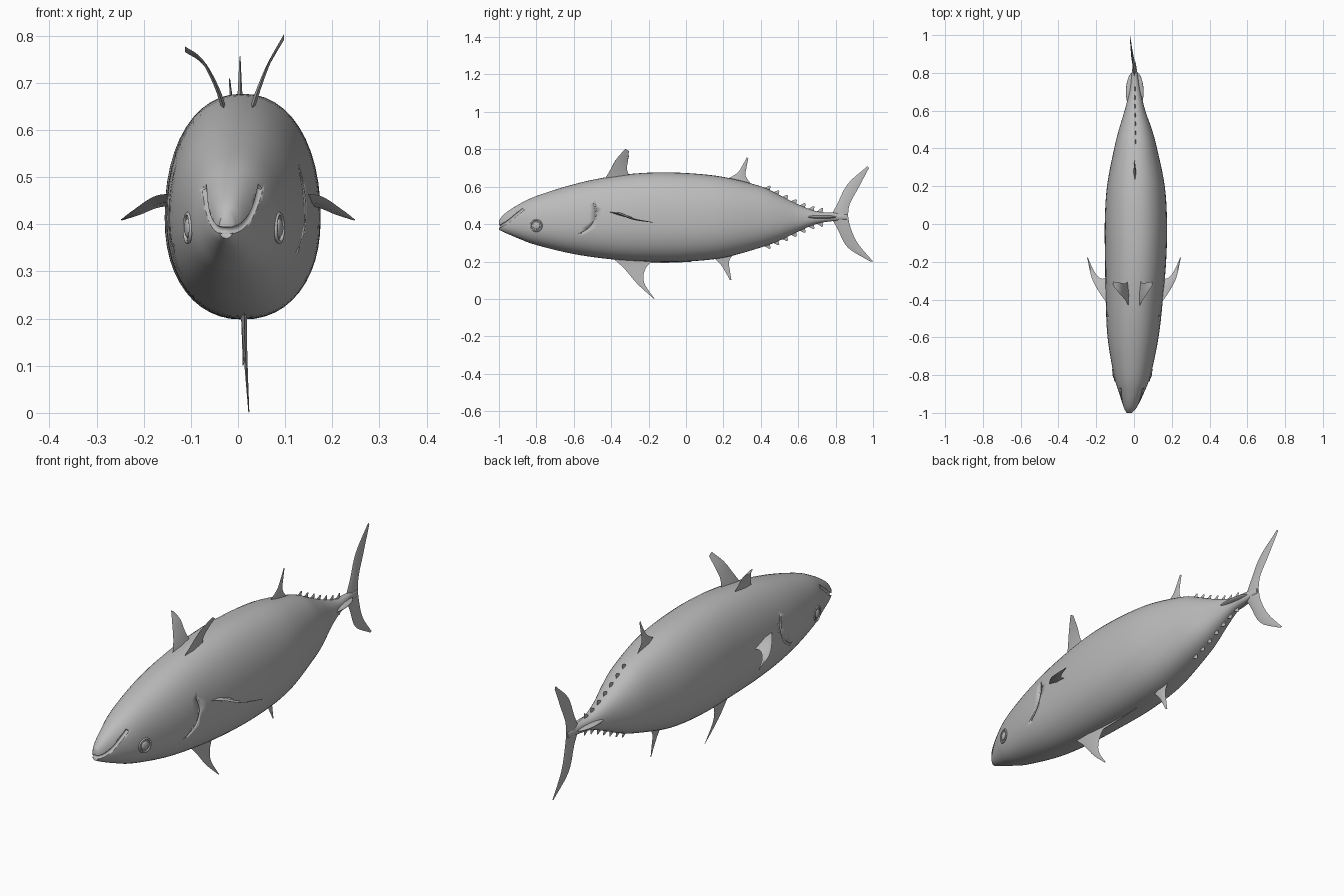
import bpy, bmesh, math
from mathutils import Vector

cube = bpy.data.objects.get("Cube")
if cube:
    bpy.data.objects.remove(cube)

grey = bpy.data.materials.new("fish_grey")
grey.use_nodes = True
grey.diffuse_color = (0.5, 0.5, 0.5, 1)
grey.node_tree.nodes["Principled BSDF"].inputs["Base Color"].default_value = grey.diffuse_color


def spline(points, steps):
    """Smooth curve through points of any dimension."""
    p = [Vector(q) for q in points]
    p = [2 * p[0] - p[1]] + p + [2 * p[-1] - p[-2]]
    out = []
    for i in range(1, len(p) - 2):
        a, b, c, d = p[i - 1:i + 3]
        for k in range(steps):
            t = k / steps
            out.append(b + (c - a) * (t / 2) + (2 * a - 5 * b + 4 * c - d) * (t * t / 2)
                       + (3 * b - a - 3 * c + d) * (t ** 3 / 2))
    return out + [p[-2]]


def loft(name, rings, angle=50):
    """Skin closed rings and cap both ends."""
    bm = bmesh.new()
    rows = [[bm.verts.new(v) for v in ring] for ring in rings]
    n = len(rows[0])
    for a, b in zip(rows, rows[1:]):
        for i in range(n):
            bm.faces.new((a[i], a[(i + 1) % n], b[(i + 1) % n], b[i]))
    bm.faces.new(rows[0])
    bm.faces.new(rows[-1])
    bmesh.ops.recalc_face_normals(bm, faces=bm.faces)
    mesh = bpy.data.meshes.new(name)
    bm.to_mesh(mesh)
    bm.free()
    obj = bpy.data.objects.new(name, mesh)
    bpy.context.collection.objects.link(obj)
    return finish(obj, angle)


def finish(obj, angle=50):
    obj.data.materials.append(grey)
    bpy.ops.object.select_all(action='DESELECT')
    obj.select_set(True)
    bpy.context.view_layer.objects.active = obj
    bpy.ops.object.shade_smooth_by_angle(angle=math.radians(angle))
    return obj


# Body stations: y, bottom, top, left edge, right edge
stations = spline([
    (-1, .37, .42, -.04, -.01), (-.97, .355, .455, -.055, .015),
    (-.9, .325, .502, -.077, .05), (-.8, .288, .55, -.107, .088),
    (-.6, .24, .613, -.14, .13), (-.4, .212, .655, -.15, .153),
    (-.2, .2, .675, -.153, .17), (0, .2, .673, -.155, .175),
    (.2, .22, .652, -.143, .163), (.4, .275, .602, -.105, .122),
    (.5, .312, .555, -.08, .095), (.6, .36, .505, -.05, .06),
    (.7, .402, .468, -.025, .035), (.8, .418, .46, -.012, .018),
    (.86, .425, .45, -.004, .008)], 5)
POWER = 2.2


def section(y):
    """Middle x, half width, widest z, bottom and top at y."""
    for a, b in zip(stations, stations[1:]):
        if y <= b[0]:
            break
    s = a.lerp(b, min(1, max(0, (y - a[0]) / (b[0] - a[0]))))
    return (s[3] + s[4]) / 2, (s[4] - s[3]) / 2, s[1] + .45 * (s[2] - s[1]), s[1], s[2]


def skin(y, z, side):
    """Point on the flank at y and z."""
    x, w, mid, low, top = section(y)
    u = min(1, abs(z - mid) / (top - mid if z > mid else mid - low))
    return Vector((x + side * w * (1 - u ** POWER) ** (1 / POWER), y, z))


def body_ring(y, count=48):
    x, w, mid, low, top = section(y)
    ring = []
    for i in range(count):
        a = math.tau * i / count
        c, s = math.cos(a), math.sin(a)
        h = top - mid if s > 0 else mid - low
        ring.append((x + w * math.copysign(abs(c) ** (2 / POWER), c), y,
                     mid + h * math.copysign(abs(s) ** (2 / POWER), s)))
    return ring


body = loft("body", [body_ring(s[0]) for s in stations])


def groove(name, points, radius):
    """Cut a round groove along a path on the skin."""
    path = spline(points, 5)
    rings = []
    for i, p in enumerate(path):
        t = (path[min(i + 1, len(path) - 1)] - path[max(i - 1, 0)]).normalized()
        u = t.orthogonal() if not rings else (u - t * u.dot(t))
        u.normalize()
        v = t.cross(u)
        rings.append([p + radius * (u * math.cos(k * math.tau / 8) + v * math.sin(k * math.tau / 8))
                      for k in range(8)])
    cutter = loft(name, rings)
    cutter.hide_render = True
    cutter.hide_viewport = True
    cutter.display_type = 'WIRE'
    cut = body.modifiers.new(name, 'BOOLEAN')
    cut.operation = 'DIFFERENCE'
    cut.solver = 'EXACT'
    cut.object = cutter


# Mouth and gill slits
lip = [(-.87, .48), (-.91, .448), (-.95, .415), (-.985, .393)]
groove("mouth_cutter", [skin(y, z, -1) for y, z in lip] + [Vector((-.025, -1, .387))]
       + [skin(y, z, 1) for y, z in reversed(lip)], .008)
for side, word in ((-1, "right"), (1, "left")):
    groove(word + "_gill_cutter",
           [skin(y, z, side) for y, z in ((-.56, .35), (-.51, .385), (-.48, .445), (-.49, .51))], .005)


def fin(name, front, back, normal, thick):
    """Lens-section fin between a front edge and a back edge, thinning to the tip."""
    normal = Vector(normal).normalized()
    f, b = spline(front, 5), spline(back, 5)
    rings = []
    for i, (p, q) in enumerate(zip(f, b)):
        n = normal * thick * (1 - .85 * i / (len(f) - 1)) / 2
        m = p.lerp(q, .4)
        rings.append([p, m + n, q, m - n])
    return loft(name, rings, 40)


def flat(x, pairs):
    return [(x, y, z) for y, z in pairs]


# Upright fins on the middle line
fin("second_dorsal_fin", flat(.005, [(.2, .63), (.27, .67), (.3, .71), (.325, .757)]),
    flat(.003, [(.36, .6), (.32, .655), (.323, .7), (.333, .75)]), (1, 0, 0), .016)
fin("anal_fin", flat(.012, [(.12, .245), (.18, .19), (.21, .145), (.235, .1)]),
    flat(.01, [(.26, .25), (.23, .2), (.235, .15), (.243, .1)]), (1, 0, 0), .012)
fin("pelvic_fin", [(.013, -.4, .225), (.014, -.33, .162), (.018, -.26, .08), (.023, -.175, .003)],
    [(.013, -.16, .22), (.014, -.215, .165), (.018, -.225, .09), (.023, -.168, 0)], (1, 0, 0), .014)
fin("belly_ridge", flat(.01, [(-.25, .19), (-.1, .193), (.03, .198)]),
    flat(.01, [(-.25, .215), (-.1, .215), (.03, .215)]), (1, 0, 0), .01)

# Tail lobes meeting at the root
fin("upper_tail_lobe", [(.002, .77, .435), (0, .81, .51), (-.008, .865, .615), (-.018, .97, .71)],
    [(.002, .865, .43), (0, .875, .505), (-.008, .92, .59), (-.018, .978, .7)], (1, 0, 0), .022)
fin("lower_tail_lobe", [(.002, .77, .445), (0, .81, .375), (-.01, .865, .275), (-.02, .985, .2)],
    [(.002, .865, .45), (0, .88, .38), (-.01, .92, .295), (-.022, 1, .2)], (1, 0, 0), .022)

# Paired dorsal fins spread in a V, and flat pectoral fins
for side, word, dx, dz in ((-1, "right", -.015, -.025), (1, "left", 0, 0)):
    fin(word + "_dorsal_fin",
        [(side * .025, -.44, .63), (side * .045, -.405, .69), (side * .068 + dx / 2, -.37, .75),
         (side * .097 + dx, -.325, .802 + dz)],
        [(side * .025, -.29, .63), (side * .045, -.315, .69), (side * .068 + dx / 2, -.31, .74),
         (side * .097 + dx, -.305, .79 + dz)], (side, 0, -.55), .012)
    fin(word + "_pectoral_fin",
        [(side * .125, -.44, .465), (side * .175, -.375, .46), (side * .222, -.29, .43),
         (side * .248, -.18, .41)],
        [(side * .13, -.27, .44), (side * .17, -.29, .435), (side * .208, -.255, .42),
         (side * .246, -.175, .408)], (side * .3, 0, 1), .02)

# Finlets above and below the tail stalk
for i in range(7):
    y = .41 + i * .047
    x, w, mid, low, top = section(y)
    for word, edge, up in (("upper", top, 1), ("lower", low, -1)):
        end = section(y + .04)[4 if up > 0 else 3]
        fin(f"{word}_finlet_{i + 1}", flat(x, [(y - .01, edge - up * .015), (y + .035, end + up * .024)]),
            flat(x, [(y + .035, end - up * .015), (y + .042, end + up * .02)]), (1, 0, 0), .012)

# Sideways keel on the tail stalk
bpy.ops.mesh.primitive_uv_sphere_add(segments=24, ring_count=12, location=(.004, .7, .438))
keel = bpy.context.object
keel.name = "tail_keel"
keel.scale = (.047, .11, .011)
finish(keel)

# Eyes: a raised rim around a shallow ball
for side, word in ((-1, "right"), (1, "left")):
    spot = skin(-.8, .392, side)
    out = (skin(-.79, .392, side) - skin(-.81, .392, side)).cross(Vector((0, 0, 1))) * side
    turn = out.to_track_quat('Z', 'Y').to_euler()
    bpy.ops.mesh.primitive_torus_add(major_radius=.03, minor_radius=.004, major_segments=28,
                                     minor_segments=8, location=spot, rotation=turn)
    rim = bpy.context.object
    rim.name = word + "_eye_rim"
    finish(rim)
    bpy.ops.mesh.primitive_uv_sphere_add(segments=20, ring_count=10, location=spot, rotation=turn)
    ball = bpy.context.object
    ball.name = word + "_eye"
    ball.scale = (.02, .02, .007)
    finish(ball)
